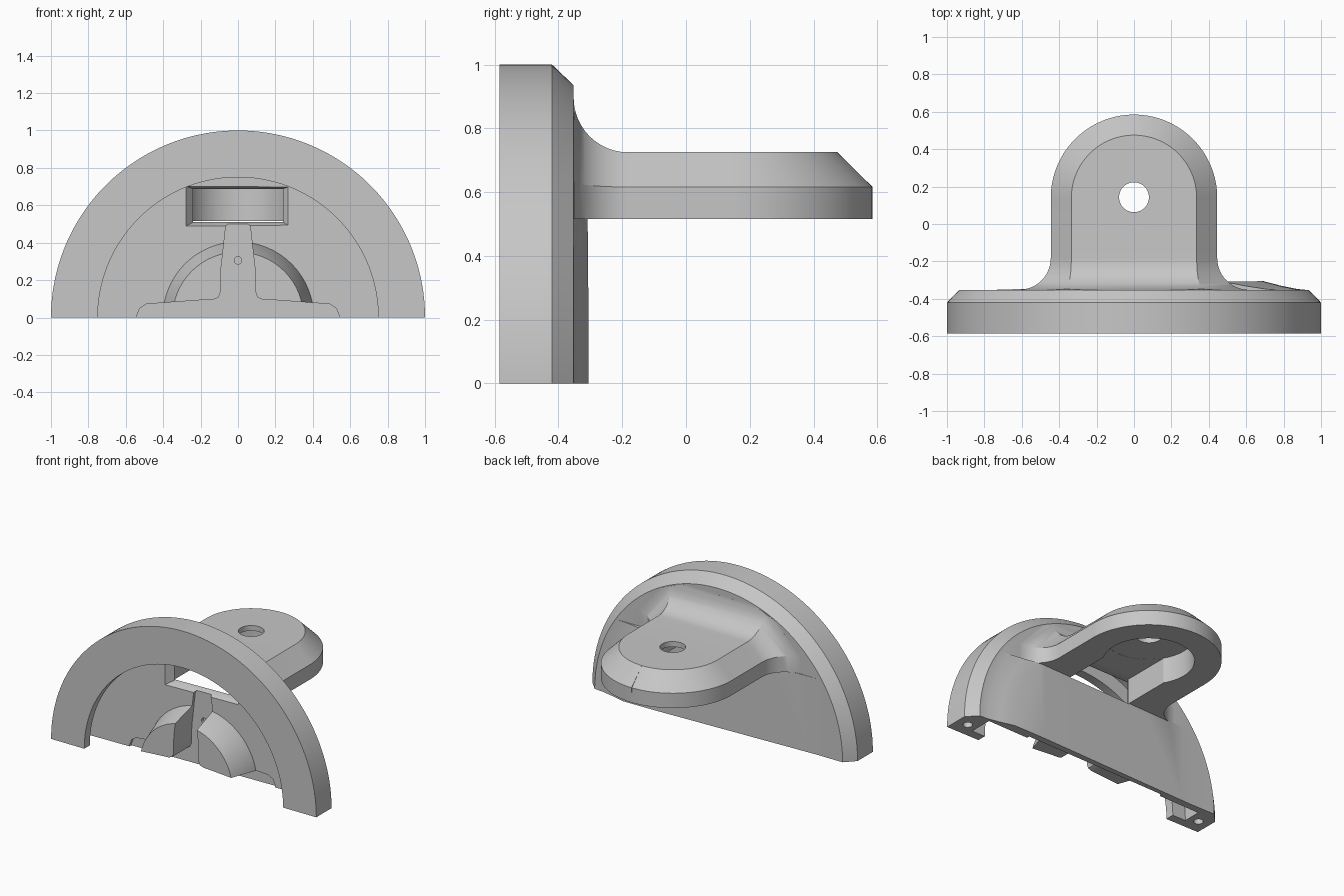
import bpy, bmesh, math

if "Cube" in bpy.data.objects:
    bpy.data.objects.remove(bpy.data.objects["Cube"])

grey = bpy.data.materials.new("light_grey")
grey.diffuse_color = (0.57, 0.57, 0.57, 1)
grey.use_nodes = True
grey.node_tree.nodes["Principled BSDF"].inputs["Base Color"].default_value = grey.diffuse_color


def loft(name, rings):
    """Closed solid through rings that have equal point counts."""
    bm = bmesh.new()
    vs = [[bm.verts.new(p) for p in r] for r in rings]
    n = len(vs[0])
    for a, b in zip(vs, vs[1:]):
        for i in range(n):
            j = (i + 1) % n
            bm.faces.new((a[i], a[j], b[j], b[i]))
    bm.faces.new(vs[0])
    bm.faces.new(vs[-1])
    bmesh.ops.recalc_face_normals(bm, faces=bm.faces[:])
    me = bpy.data.meshes.new(name)
    bm.to_mesh(me)
    bm.free()
    ob = bpy.data.objects.new(name, me)
    bpy.context.collection.objects.link(ob)
    me.materials.append(grey)
    return ob


def disc(name, profile, n=128, tilt=0.0):
    """Turned solid about the y axis; tilt slopes the last ring along x."""
    rings = []
    for k, (r, y) in enumerate(profile):
        t = tilt if k == len(profile) - 1 else 0
        ring = []
        for i in range(n):
            a = 2 * math.pi * (i + 0.5) / n
            x = r * math.cos(a)
            ring.append((x, y + t * x, r * math.sin(a)))
        rings.append(ring)
    return loft(name, rings)


def post(name, x, y, r, z0, z1, n=32):
    return loft(name, [[(x + r * math.cos(2 * math.pi * i / n),
                         y + r * math.sin(2 * math.pi * i / n), z) for i in range(n)]
                       for z in (z0, z1)])


def box(name, x, y0, y1, z0, z1):
    return loft(name, [[(-x, y, z0), (x, y, z0), (x, y, z1), (-x, y, z1)] for y in (y0, y1)])


def combine(target, other, op):
    m = target.modifiers.new(op, 'BOOLEAN')
    m.operation = op
    m.solver = 'EXACT'
    m.object = other
    other.hide_render = True
    with bpy.context.temp_override(object=target, active_object=target,
                                   selected_objects=[target]):
        bpy.ops.object.modifier_apply(modifier=m.name)
    bpy.data.objects.remove(other, do_unlink=True)


# half-round plate with chamfered back edge (trimmed at z = 0 at the end)
plate = disc("wall_bracket", [(1, -0.585), (1, -0.42), (0.935, -0.352)], 160)

# slightly slanted lower back wall with a sloped round border
plan = [(-0.95, -0.45), (0.95, -0.45), (0.95, -0.302), (0.45, -0.309),
        (-0.68, -0.35), (-0.95, -0.358)]
wall = loft("back_wall", [[(x, y, z) for x, y in plan] for z in (-0.1, 0.518)])
combine(wall, disc("wall_trim", [(0.93, -0.6), (0.93, -0.353), (0.87, -0.347),
                                 (0.79, -0.331), (0.69, -0.305), (0.66, -0.29)]), 'INTERSECT')
combine(plate, wall, 'UNION')

# round-ended tab with chamfered top and a fillet into the plate
R, C, F = 0.445, 0.14, 0.17
sections = []


def section(yb, yt, wb, zm, wt, zt):
    sections.append([(-wb, yb, 0.515), (-wb, yb, zm), (-wt, yt, zt),
                     (wt, yt, zt), (wb, yb, zm), (wb, yb, 0.515)])


def flare(y, o):
    section(y, y, R + o, 0.616 + 0.1 * o, 0.335 + 0.2 * o, 0.725 + o)


flare(-0.41, F)
for i in range(13):
    a = max(0.03, math.pi / 2 * i / 12)
    flare(-0.352 + F * (1 - math.cos(a)), F * (1 - math.sin(a)))
for i in range(33):
    a = math.radians(89.85) * i / 32
    s, c = math.sin(a), math.cos(a)
    section(C + R * s, C + 0.335 * s, R * c, 0.616, 0.335 * c, 0.725)
tab = loft("tab", sections)
combine(tab, disc("tab_trim", [(0.93, -0.6), (0.93, 1)]), 'INTERSECT')
combine(plate, tab, 'UNION')

# front recess with slanted floor, undercut behind a thin lip
FLOOR, TILT = -0.384, 0.022
combine(plate, disc("recess", [(0.75, -0.8), (0.75, -0.45)], 128), 'DIFFERENCE')
combine(plate, disc("undercut", [(0.85, -0.525), (0.85, FLOOR)], 128, TILT), 'DIFFERENCE')

# hollow underside of the tab, open to the recess through a flared window
combine(plate, box("window", 0.24, -0.5, C, 0.512, 0.688), 'DIFFERENCE')
combine(plate, box("tab_hollow", 0.24, -0.29, C, 0.45, 0.688), 'DIFFERENCE')
combine(plate, post("round_hollow", 0, C, 0.28, 0.4, 0.689, 64), 'DIFFERENCE')
combine(plate, loft("window_flare", [
    [(-x, y, z0), (x, y, z0), (x, y, z1), (-x, y, z1)]
    for x, y, z0, z1 in ((0.3, -0.42, 0.475, 0.71), (0.235, -0.335, 0.513, 0.686))]),
    'DIFFERENCE')
combine(plate, post("tab_hole", 0, 0.143, 0.08, 0.45, 0.9, 48), 'DIFFERENCE')

# round boss on the recess floor
combine(plate, disc("boss", [(0.35, -0.56), (0.405, FLOOR), (0.405, -0.365)], 96), 'UNION')

# shallow T-shaped pocket that splits the boss in two
half = [(0.54, -0.1), (0.54, 0.012), (0.525, 0.05), (0.49, 0.072), (0.2, 0.093),
        (0.13, 0.097), (0.105, 0.107), (0.095, 0.13), (0.092, 0.25), (0.065, 0.49), (0.055, 0.5)]
outline = half + [(-x, z) for x, z in reversed(half)]
combine(plate, loft("pocket", [[(x, y + TILT * x, z) for x, z in outline]
                               for y in (-0.7, FLOOR + 0.02)]), 'DIFFERENCE')
pin = disc("pin_hole", [(0.02, -0.6), (0.02, -0.345)], 24)
for v in pin.data.vertices:
    v.co.z += 0.305
combine(plate, pin, 'DIFFERENCE')

# screw holes in the leg ends
for x in (-0.92, 0.92):
    combine(plate, post("screw_hole", x, -0.485, 0.03, -0.2, 0.15, 24), 'DIFFERENCE')

# flat bottom
combine(plate, box("bottom_trim", 2, -2, 2, -2, 0), 'DIFFERENCE')

bpy.context.view_layer.objects.active = plate
plate.select_set(True)
bpy.ops.object.shade_smooth_by_angle(angle=math.radians(25))
